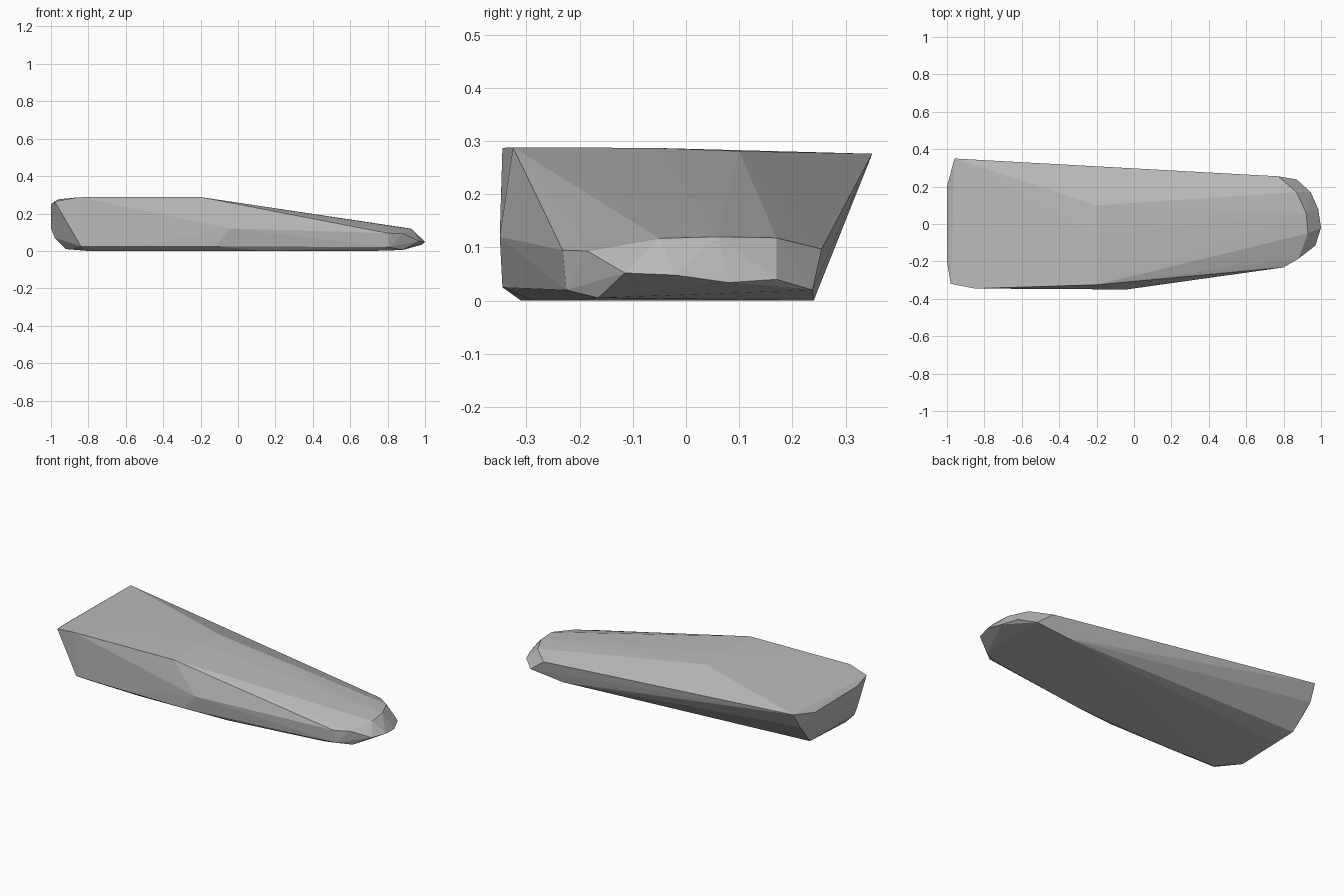
import bpy
import bmesh

# Remove the default cube
default_cube = bpy.data.objects.get("Cube")
if default_cube:
    bpy.data.objects.remove(default_cube, do_unlink=True)

# Single stone colour
stone = bpy.data.materials.new("stone_grey")
stone.use_nodes = True
grey = (0.5, 0.5, 0.5, 1.0)
stone.diffuse_color = grey
shader = next(n for n in stone.node_tree.nodes if n.type == 'BSDF_PRINCIPLED')
shader.inputs["Base Color"].default_value = grey

# Flat underside outline
underside = [(-.92, -.2, .01), (-.8, -.3, 0), (-.45, -.31, 0), (.14, -.29, 0),
             (.72, -.21, 0), (.88, -.165, .005), (.65, .24, 0), (-.88, .07, .02)]

# Front flank: low ridge and the bulge above it
front_flank = [(-.84, -.34, .025), (-.53, -.345, .025), (-.12, -.345, .025),
               (-.04, -.35, .12), (.81, -.225, .02)]

# Blunt butt end, with the overhanging back corner
butt_end = [(-.98, -.2, .07), (-.98, -.32, .265), (-1, -.2, .25), (-1, .2, .245),
            (-1, -.2, .12), (-.96, .35, .276), (-.97, .3, .186),
            (-.965, .24, .125), (-.95, .178, .05)]

# Broad crown
crown = [(-.85, -.345, .287), (-.2, -.325, .288), (-.2, -.06, .287), (-.2, .1, .281)]

# Nose: upper bevel edge, then the rounded tip edge
nose_brow = [(.8, -.232, .095), (.88, -.185, .093), (.93, -.05, .117),
             (.92, .06, .12), (.87, .17, .118), (.77, .255, .097)]
nose_tip = [(.97, -.115, .052), (1, -.02, .048), (.985, .08, .034),
            (.945, .17, .04), (.87, .238, .02)]

# Wrap the contours in one faceted skin
bm = bmesh.new()
for contour in (underside, front_flank, butt_end, crown, nose_brow, nose_tip):
    for point in contour:
        bm.verts.new(point)
hull = bmesh.ops.convex_hull(bm, input=bm.verts[:])
spare = {v for v in hull["geom_interior"] + hull["geom_unused"]
         if isinstance(v, bmesh.types.BMVert)}
bmesh.ops.delete(bm, geom=list(spare), context='VERTS')
bmesh.ops.recalc_face_normals(bm, faces=bm.faces[:])

mesh = bpy.data.meshes.new("stone_slab")
bm.to_mesh(mesh)
bm.free()
mesh.materials.append(stone)
slab = bpy.data.objects.new("stone_slab", mesh)
bpy.context.scene.collection.objects.link(slab)
